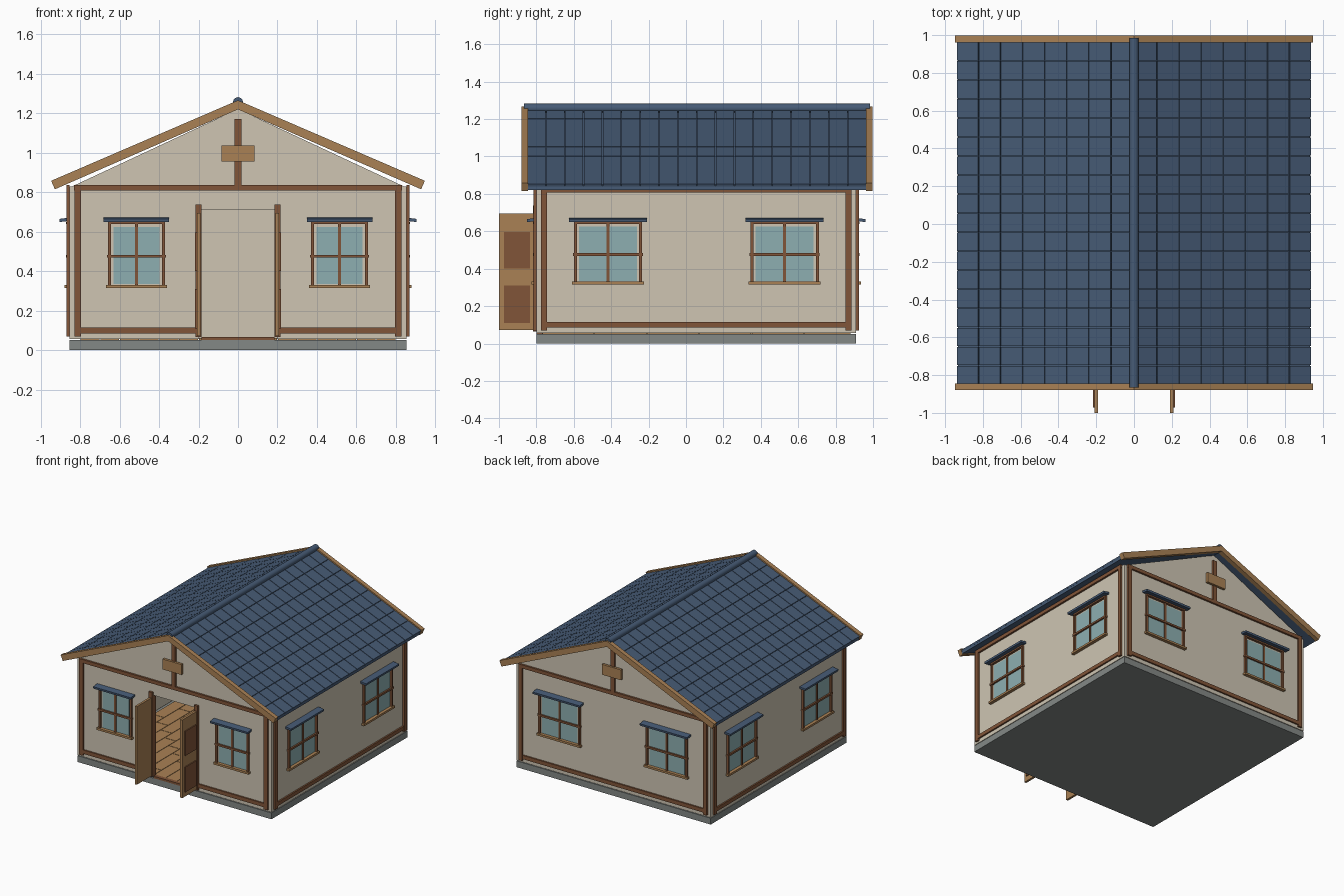
import bpy, bmesh, math
from mathutils import Matrix, Vector

if "Cube" in bpy.data.objects:
    bpy.data.objects.remove(bpy.data.objects["Cube"], do_unlink=True)


def material(name, r, g, b):
    m = bpy.data.materials.new(name)
    m.use_nodes = True
    m.diffuse_color = (r, g, b, 1)
    m.node_tree.nodes["Principled BSDF"].inputs["Base Color"].default_value = (r, g, b, 1)
    return m


PLASTER = material("cream plaster", .62, .56, .45)
TIMBER = material("dark timber", .22, .09, .04)
OAK = material("light wood", .40, .22, .09)
SLATE = material("blue roof tile", .062, .105, .18)
STONE = material("grey stone", .23, .25, .24)
GLASS = material("pale blue glass", .27, .43, .44)

CY = .055      # house centre in y
H = .855       # half width of the square walls
PITCH = math.atan(.4286)


def finish(name, bm, mat):
    bmesh.ops.recalc_face_normals(bm, faces=bm.faces)
    me = bpy.data.meshes.new(name)
    bm.to_mesh(me)
    bm.free()
    me.materials.append(mat)
    ob = bpy.data.objects.new(name, me)
    bpy.context.collection.objects.link(ob)
    return ob


def add_box(bm, x0, x1, y0, y1, z0, z1, M=Matrix()):
    mid = Vector((x0 + x1, y0 + y1, z0 + z1)) / 2
    size = Matrix.Diagonal((x1 - x0, y1 - y0, z1 - z0, 1))
    bmesh.ops.create_cube(bm, size=1, matrix=M @ Matrix.Translation(mid) @ size)


def boxes(name, mat, dims, M=Matrix()):
    bm = bmesh.new()
    for d in dims:
        add_box(bm, *d, M)
    return finish(name, bm, mat)


def prism(name, mat, outline, y0, y1, M=Matrix()):
    """Extrude an (x, z) outline along y."""
    bm = bmesh.new()
    face = bm.faces.new([bm.verts.new(M @ Vector((x, y0, z))) for x, z in outline])
    ext = bmesh.ops.extrude_face_region(bm, geom=[face])["geom"]
    move = M.to_3x3() @ Vector((0, y1 - y0, 0))
    bmesh.ops.translate(bm, vec=move, verts=[v for v in ext if isinstance(v, bmesh.types.BMVert)])
    return finish(name, bm, mat)


# Window on a wall: all depths are measured outward from the wall face
def window(name, x, half, hood, M):
    def out(x0, x1, d0, d1, z0, z1):
        return (x + x0, x + x1, -H - d1, -H - d0, z0, z1)
    boxes(name + "_glass", GLASS, [out(-half + .02, half - .02, 0, .005, .335, .625)], M)
    frame = [out(s * half - .008, s * half + .008, 0, .015, .325, .645) for s in (-1, 1)]
    frame += [out(-.008, .008, 0, .012, .325, .645),
              out(-half - .013, half + .013, 0, .018, .468, .483),
              out(-half - .008, half + .008, 0, .018, .638, .65)]
    boxes(name + "_frame", TIMBER, frame, M)
    boxes(name + "_sill", OAK, [out(-half - .017, half + .017, 0, .025, .315, .331)], M)
    tilt = Matrix.Translation((0, -H, .664)) @ Matrix.Rotation(.12, 4, 'X') @ Matrix.Translation((0, H, -.664))
    boxes(name + "_hood", SLATE, [out(-hood, hood, -.003, .05, .655, .671)], M @ tilt)


# Foundation and plank floor
boxes("foundation", STONE, [(-H, H, CY - H, CY + H, 0, .05)])
planks = []
row_w, plank_l, gap = .1, .28, .002
for r in range(16):
    x0 = -.8 + r * row_w
    y = CY - .825 - (r % 3) * plank_l / 3
    while y < CY + .825:
        planks.append((x0 + gap, x0 + row_w - gap, max(y + gap, CY - .825),
                       min(y + plank_l - gap, CY + .825), .05, .062))
        y += plank_l
boxes("floor_planks", OAK, planks)

# Four walls with timber framing; the front one has the doorway
for k, side in enumerate(("front", "left", "back", "right")):
    M = Matrix.Translation((0, CY, 0)) @ Matrix.Rotation(k * math.pi / 2, 4, 'Z')
    front = side == "front"
    if front:
        panels = [(-H, -.2, -H, -H + .03, .055, .83), (.2, H, -H, -H + .03, .055, .83),
                  (-.2, .2, -H, -H + .03, .71, .83)]
        rails = [(-.8, -.2, -H - .012, -H, .085, .115), (.2, .8, -H - .012, -H, .085, .115)]
    else:
        panels = [(-H, H, -H, -H + .03, .055, .83)]
        rails = [(-.8, .8, -H - .012, -H, .085, .115)]
    rails.append((-.83, .83, -H - .015, -H, .808, .836))
    posts = [(s * .813 - .016, s * .813 + .016, -H - .015, -H, .07, .81) for s in (-1, 1)]
    boxes(side + "_wall", PLASTER, panels, M)
    boxes(side + "_rails", TIMBER, rails, M)
    boxes(side + "_posts", TIMBER, posts, M)
    for s, n in ((-1, "a"), (1, "b")):
        if front:
            window(f"{side}_window_{n}", s * .515, .137, .166, M)
        else:
            window(f"{side}_window_{n}", s * .472, .175, .208, M)
    # Gable ends
    if side in ("front", "back"):
        prism(side + "_gable", PLASTER, [(-.84, .83), (.84, .83), (0, 1.222)], -H, -H + .03, M)
        boxes(side + "_king_post", TIMBER, [(-.017, .017, -H - .015, -H, .83, 1.17)], M)
        boxes(side + "_plaque", OAK, [(-.084, .084, -H - .03, -H - .01, .955, 1.037)], M)

# Doorway and the two open doors
F = CY - H
boxes("door_jambs", TIMBER, [(s * .2 - .016, s * .2 + .016, F - .018, F + .03, .065, .737) for s in (-1, 1)])
boxes("threshold", TIMBER, [(-.185, .185, F, F + .03, .05, .066)])
for s, side in ((-1, "right"), (1, "left")):
    boxes(side + "_door", OAK, [(s * .2 - .009, s * .2 + .009, -1, F - .018, .072, .694)])
    boxes(side + "_door_panels", TIMBER,
          [(s * .213 - .004, s * .213 + .004, -.972, -.835, z0, z1) for z0, z1 in ((.11, .31), (.4, .595))])

# Roof deck with rows of tiles on each slope
Y0, Y1 = -.85, .965
prism("roof_deck", SLATE, [(0, 1.22), (.932, .822), (.932, .842), (0, 1.242), (-.932, .842), (-.932, .822)], Y0, Y1)
rows, cols = 8, 18
run = .935 / math.cos(PITCH) / rows
wide = (Y1 - Y0) / cols
for s, side in ((1, "left"), (-1, "right")):
    slope = Matrix.Translation((0, 0, 1.24)) @ Matrix.Diagonal((s, 1, 1, 1)) @ Matrix.Rotation(PITCH, 4, 'Y')
    tiles = []
    for r in range(rows):
        for c in range(cols):
            tiles.append((r * run + .002, (r + 1) * run - .002,
                          Y0 + c * wide + .002, Y0 + (c + 1) * wide - .002, -.002, .013))
    boxes(side + "_roof_tiles", SLATE, tiles, slope)

# Barge boards on both roof ends
chevron = [(0, 1.22), (.928, .815), (.947, .858), (0, 1.266), (-.947, .858), (-.928, .815)]
prism("front_barge_boards", OAK, chevron, -.88, -.845)
prism("back_barge_boards", OAK, chevron, .962, .997)

# Round ridge cap
bm = bmesh.new()
bmesh.ops.create_cone(bm, cap_ends=True, segments=16, radius1=.025, radius2=.025, depth=1.85,
                      matrix=Matrix.Translation((0, .06, 1.257)) @ Matrix.Rotation(math.pi / 2, 4, 'X'))
ridge = finish("ridge_cap", bm, SLATE)
bpy.ops.object.select_all(action='DESELECT')
ridge.select_set(True)
bpy.context.view_layer.objects.active = ridge
bpy.ops.object.shade_smooth_by_angle()
